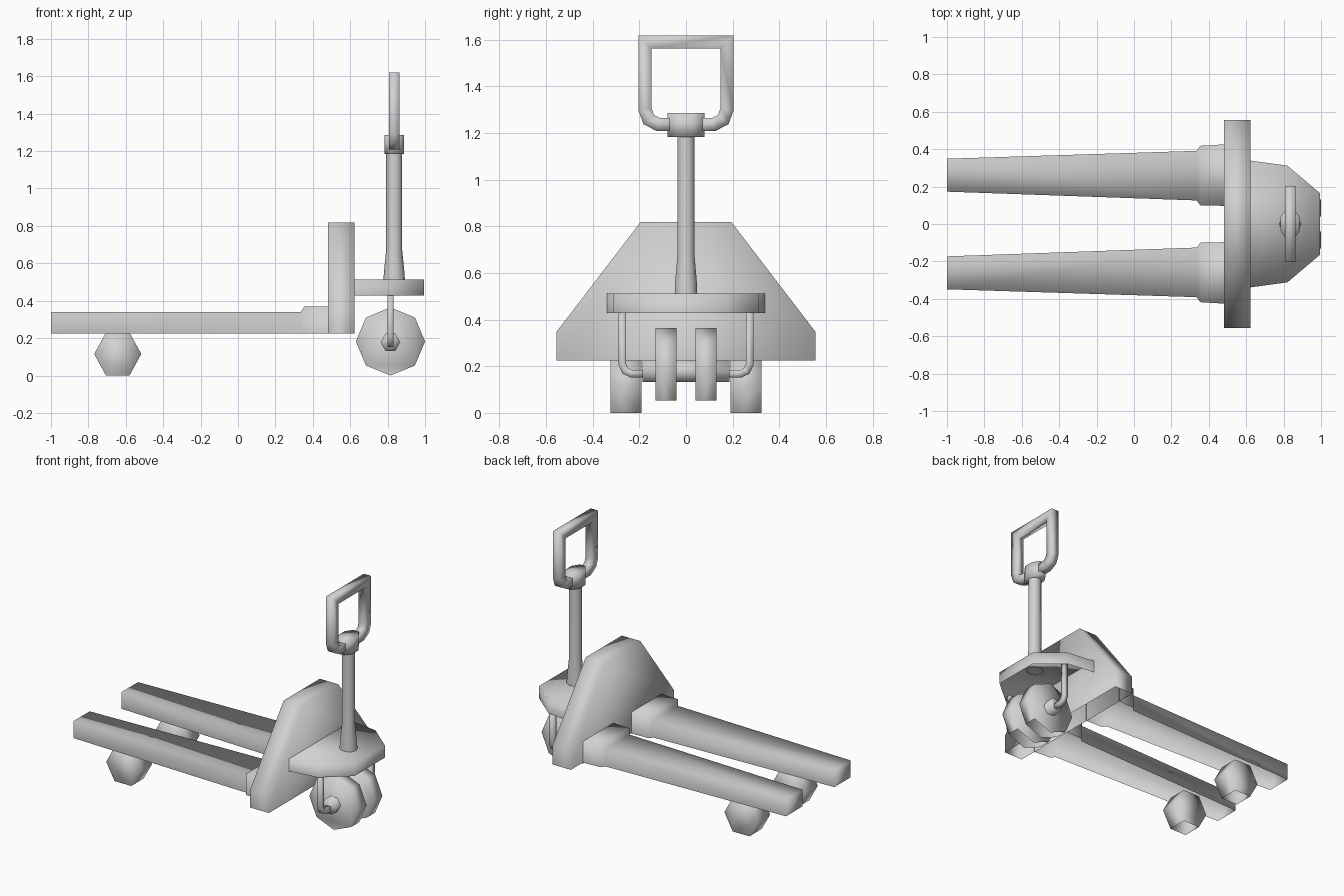
import bpy, bmesh, math
from mathutils import Vector

cube = bpy.data.objects.get("Cube")
if cube:
    bpy.data.objects.remove(cube, do_unlink=True)

GREY = (0.64, 0.64, 0.64, 1)
steel = bpy.data.materials.new("plain grey")
steel.use_nodes = True
steel.diffuse_color = GREY
steel.node_tree.nodes["Principled BSDF"].inputs["Base Color"].default_value = GREY

DOWN, FRONT_END, REAR_END = Vector((0, 0, -1)), Vector((-1, 0, 0)), Vector((1, 0, 0))


def loft(name, rings, open_sides=()):
    """Skin matching closed rings, cap both ends, then leave the given sides open."""
    bm = bmesh.new()
    loops = [[bm.verts.new(p) for p in ring] for ring in rings]
    n = len(loops[0])
    for a, b in zip(loops, loops[1:]):
        for i in range(n):
            j = (i + 1) % n
            bm.faces.new((a[i], a[j], b[j], b[i]))
    bm.faces.new(loops[0][::-1])
    bm.faces.new(loops[-1])
    bmesh.ops.recalc_face_normals(bm, faces=bm.faces)
    bm.normal_update()
    hidden = [f for f in bm.faces if any(f.normal.dot(d) > 0.9 for d in open_sides)]
    bmesh.ops.delete(bm, geom=hidden, context='FACES')
    mesh = bpy.data.meshes.new(name)
    bm.to_mesh(mesh)
    bm.free()
    mesh.materials.append(steel)
    mesh.shade_smooth()
    obj = bpy.data.objects.new(name, mesh)
    bpy.context.collection.objects.link(obj)


def circle(n, rx, ry, turn=0.0):
    return [(rx * math.cos(turn + math.tau * i / n), ry * math.sin(turn + math.tau * i / n))
            for i in range(n)]


def drum(name, x, z, rx, rz, y0, y1, n, open_sides=()):
    """Cylinder lying along y."""
    loft(name, [[(x + a, y, z + b) for a, b in circle(n, rx, rz)] for y in (y0, y1)], open_sides)


def post(name, x, levels, n, turn=0.0, open_sides=()):
    """Upright round part from (z, x radius, y radius) levels."""
    loft(name, [[(x + a, b, z) for a, b in circle(n, rx, ry, turn)] for z, rx, ry in levels],
         open_sides)


def bar(name, x, path, half):
    """Square bar with mitred corners along a path of (y, z) points."""
    pts = [Vector(p) for p in path]
    rings = []
    for i, p in enumerate(pts):
        back = (p - pts[max(i - 1, 0)]).normalized()
        ahead = (pts[min(i + 1, len(pts) - 1)] - p).normalized()
        along = (back + ahead).normalized()
        side = Vector((-along.y, along.x)) * half / along.dot(ahead if ahead.length else back)
        rings.append([(x + a * half, p.x + side.x * b, p.y + side.y * b)
                      for a, b in ((-1, -1), (1, -1), (1, 1), (-1, 1))])
    loft(name, rings)


# Load forks with raised collars, and everything that comes in pairs
for s, label in ((1, "left"), (-1, "right")):
    sections = [(-1, .173, .349, .34), (.335, .126, .391, .34),
                (.355, .10, .418, .37), (.485, .097, .426, .37)]
    loft("fork_" + label, [[(x, s * a, .225), (x, s * b, .225), (x, s * b, top), (x, s * a, top)]
                           for x, a, b, top in sections], (DOWN, REAR_END))
    drum("load_wheel_" + label, -.643, .115, .126, .115 / math.sin(math.pi / 3),
         s * .19, s * .324, 6, (DOWN,))
    drum("steer_wheel_" + label, .815, .182, .185, .182, s * .04, s * .13, 8, (DOWN,))
    bar("wheel_bracket_" + label, .815,
        [(s * .273, .445), (s * .273, .208), (s * .26, .18), (s * .235, .168), (s * .17, .168)], .016)

# Axle between the steering wheels
drum("steer_axle", .815, .178, .053, .053, -.187, .187, 6)

# Upright back plate
half = [(.555, .225), (.555, .348), (.195, .818)]
outline = half + [(-y, z) for y, z in reversed(half)]
loft("back_plate", [[(x, y, z) for y, z in outline] for x in (.481, .622)], (DOWN,))

# Steering deck
half = [(.615, .34), (.82, .312), (.994, .165)]
outline = half + [(x, -y) for x, y in reversed(half)]
loft("steering_deck", [[(x, y, z) for x, y in outline] for z in (.428, .512)], (DOWN, FRONT_END))

# Steering column with flared foot, and the socket on top
post("column", .835, [(.508, .058, .051), (.56, .054, .049), (.67, .043, .039), (1.2, .043, .039)],
     10, open_sides=(DOWN, -DOWN))
post("handle_socket", .835, [(1.183, .057, .086), (1.285, .057, .086)], 8, math.pi / 8)

# Pull handle: square top corners, rounded lower corners
half = [(0, 1.236), (.118, 1.236), (.16, 1.258), (.176, 1.302), (.176, 1.591)]
path = half + [(-y, z) for y, z in reversed(half[1:])]
bar("pull_handle", .835, path + half[:1], .028)
